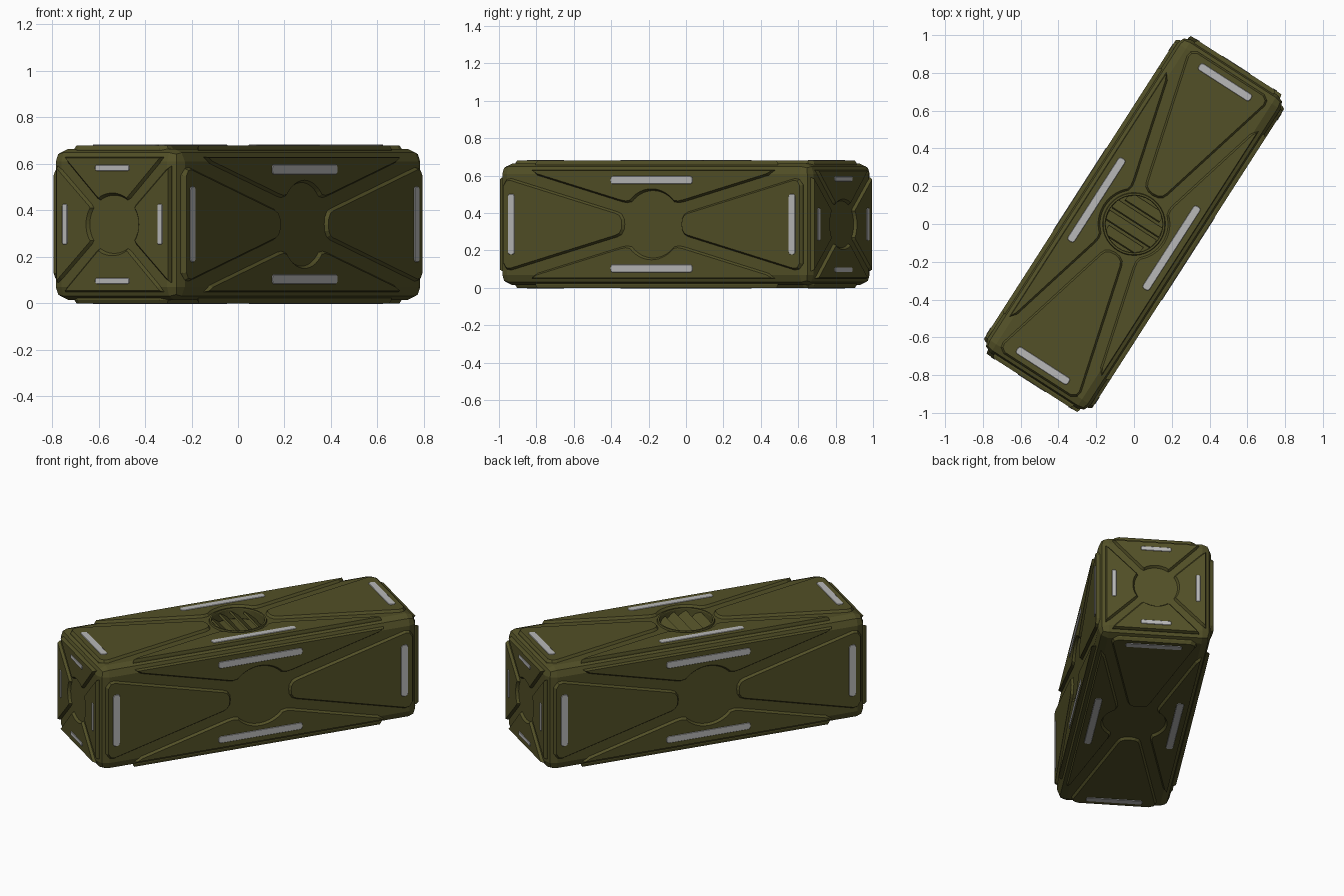
import bpy, bmesh
from math import sin, cos, pi, radians, sqrt
from mathutils import Matrix, Vector

if "Cube" in bpy.data.objects:
    bpy.data.objects.remove(bpy.data.objects["Cube"])

# The crate is modelled along local X, then turned in plan
PLACE = Matrix.Translation((0, 0, 0.34)) @ Matrix.Rotation(1.0, 4, 'Z')
HL, HW = 0.985, 0.325          # half length / half width of the core
RAISE = 0.015


def material(name, rgb):
    m = bpy.data.materials.new(name)
    m.diffuse_color = (*rgb, 1)
    m.use_nodes = True
    m.node_tree.nodes["Principled BSDF"].inputs["Base Color"].default_value = m.diffuse_color
    return m


OLIVE = material("olive_paint", (0.085, 0.08, 0.02))
GREY = material("light_strip", (0.48, 0.48, 0.48))


def finish(name, bm, mat):
    bmesh.ops.recalc_face_normals(bm, faces=bm.faces[:])
    me = bpy.data.meshes.new(name)
    bm.to_mesh(me)
    bm.free()
    me.materials.append(mat)
    ob = bpy.data.objects.new(name, me)
    ob.matrix_world = PLACE
    bpy.context.collection.objects.link(ob)
    return ob


def plate(bm, pts, frame, z0, z1, rim, rise):
    """Prism from z0 to z1 in the face frame, topped by a sloped rim."""
    part = bmesh.new()
    f = part.faces.new([part.verts.new((x, y, z0)) for x, y in pts])
    f.normal_update()
    if f.normal.z < 0:
        f.normal_flip()
    top = bmesh.ops.extrude_face_region(part, geom=[f])['geom']
    bmesh.ops.translate(part, vec=(0, 0, z1 - z0),
                        verts=[g for g in top if isinstance(g, bmesh.types.BMVert)])
    cap = [g for g in top if isinstance(g, bmesh.types.BMFace)]
    part.normal_update()
    bmesh.ops.inset_region(part, faces=cap, thickness=rim, depth=rise)
    bmesh.ops.transform(part, matrix=frame, verts=part.verts[:])
    tmp = bpy.data.meshes.new("tmp")
    part.to_mesh(tmp)
    part.free()
    bm.from_mesh(tmp)
    bpy.data.meshes.remove(tmp)


def arc(r, a0, a1, n):
    return [(r * cos(radians(a0 + (a1 - a0) * i / n)),
             r * sin(radians(a0 + (a1 - a0) * i / n))) for i in range(n + 1)]


def strip(cx, cy, lx, ly):
    """Rounded rectangle outline."""
    r = min(lx, ly) * 0.35
    out = []
    for k, (sx, sy) in enumerate([(1, 1), (-1, 1), (-1, -1), (1, -1)]):
        out += [(cx + sx * (lx / 2 - r) + x, cy + sy * (ly / 2 - r) + y)
                for x, y in arc(r, 90 * k, 90 * k + 90, 3)]
    return out


def mirror_x(half):
    return half + [(-x, y) for x, y in reversed(half) if x != 0]


# Panel outlines: wide side panel, long end panel, square-face panel
side = mirror_x([(0.77, 0.29), (0.735, 0.262), (0.2, 0.121), (0.165, 0.115)] + arc(0.18, 42, 90, 7)[:-1] + [(0, 0.18)])
half_end = [(0.95, 0.21), (0.93, 0.24), (0.90, 0.245), (0.225, 0.067),
            (0.2, 0.055), (0.184, 0.03)]
end = half_end + [(0.18, 0)] + [(x, -y) for x, y in reversed(half_end)]
square = mirror_x([(0.25, 0.29), (0.235, 0.265), (0.085, 0.112)] + arc(0.125, 56, 90, 5)[:-1] + [(0, 0.125)])

# Core with rounded-off edges
bm = bmesh.new()
bmesh.ops.create_cube(bm, size=2, matrix=Matrix.Diagonal((HL, HW, HW, 1)))
bmesh.ops.bevel(bm, geom=bm.edges[:], offset=0.055, segments=2, profile=0.5, affect='EDGES')
core = finish("crate_body", bm, OLIVE)

# Four long faces: two side panels, two end panels and four strips each
panels, strips = bmesh.new(), bmesh.new()
for k in range(4):
    face = Matrix.Rotation(k * pi / 2, 4, 'X')
    for turn in (0, pi):
        fr = face @ Matrix.Rotation(turn, 4, 'Z')
        for outline in (side, end):
            plate(panels, outline, fr, HW - 0.025, HW, 0.01, RAISE)
        plate(strips, strip(0, 0.236, 0.52, 0.042), fr, HW, 0.341, 0.002, 0.002)
        plate(strips, strip(0.892, 0, 0.042, 0.325), fr, HW, 0.341, 0.002, 0.002)

# Two square ends: four equal panels and strips
for sgn in (1, -1):
    face = Matrix.Rotation(sgn * pi / 2, 4, 'Y')
    for k in range(4):
        fr = face @ Matrix.Rotation(k * pi / 2, 4, 'Z')
        plate(panels, square, fr, HL - 0.025, HL, 0.01, RAISE)
        plate(strips, strip(0, 0.243, 0.175, 0.026), fr, HL, 1.001, 0.002, 0.002)
finish("raised_panels", panels, OLIVE)
finish("light_strips", strips, GREY)

# Round vent recess in the lid
bm = bmesh.new()
bmesh.ops.create_cone(bm, cap_ends=True, segments=48, radius1=0.158, radius2=0.158,
                      depth=0.12, matrix=Matrix.Translation((0, 0, HW)))
cutter = finish("vent_cutter", bm, OLIVE)
cutter.hide_render = True
cutter.display_type = 'WIRE'
mod = core.modifiers.new("vent_hole", 'BOOLEAN')
mod.operation, mod.object, mod.solver = 'DIFFERENCE', cutter, 'EXACT'

# Vent ring
bm = bmesh.new()
prof = [(0.15, 0.27), (0.15, 0.33), (0.153, 0.335), (0.163, 0.335), (0.168, 0.32)]
vs = [bm.verts.new((r, 0, z)) for r, z in prof]
es = [bm.edges.new(p) for p in zip(vs, vs[1:])]
bmesh.ops.spin(bm, geom=vs + es, cent=(0, 0, 0), axis=(0, 0, 1), angle=2 * pi,
               steps=48, use_merge=True)
bmesh.ops.remove_doubles(bm, verts=bm.verts[:], dist=1e-4)
finish("vent_ring", bm, OLIVE)

# Tilted vent slats
bm = bmesh.new()
for x in (-0.105, -0.035, 0.035, 0.105):
    chord = 2 * sqrt(0.151 ** 2 - x * x)
    m = (Matrix.Translation((x, 0, 0.3)) @ Matrix.Rotation(radians(35), 4, 'Y')
         @ Matrix.Diagonal((0.06, chord, 0.012, 1)))
    bmesh.ops.create_cube(bm, size=1, matrix=m)
finish("vent_slats", bm, OLIVE)
